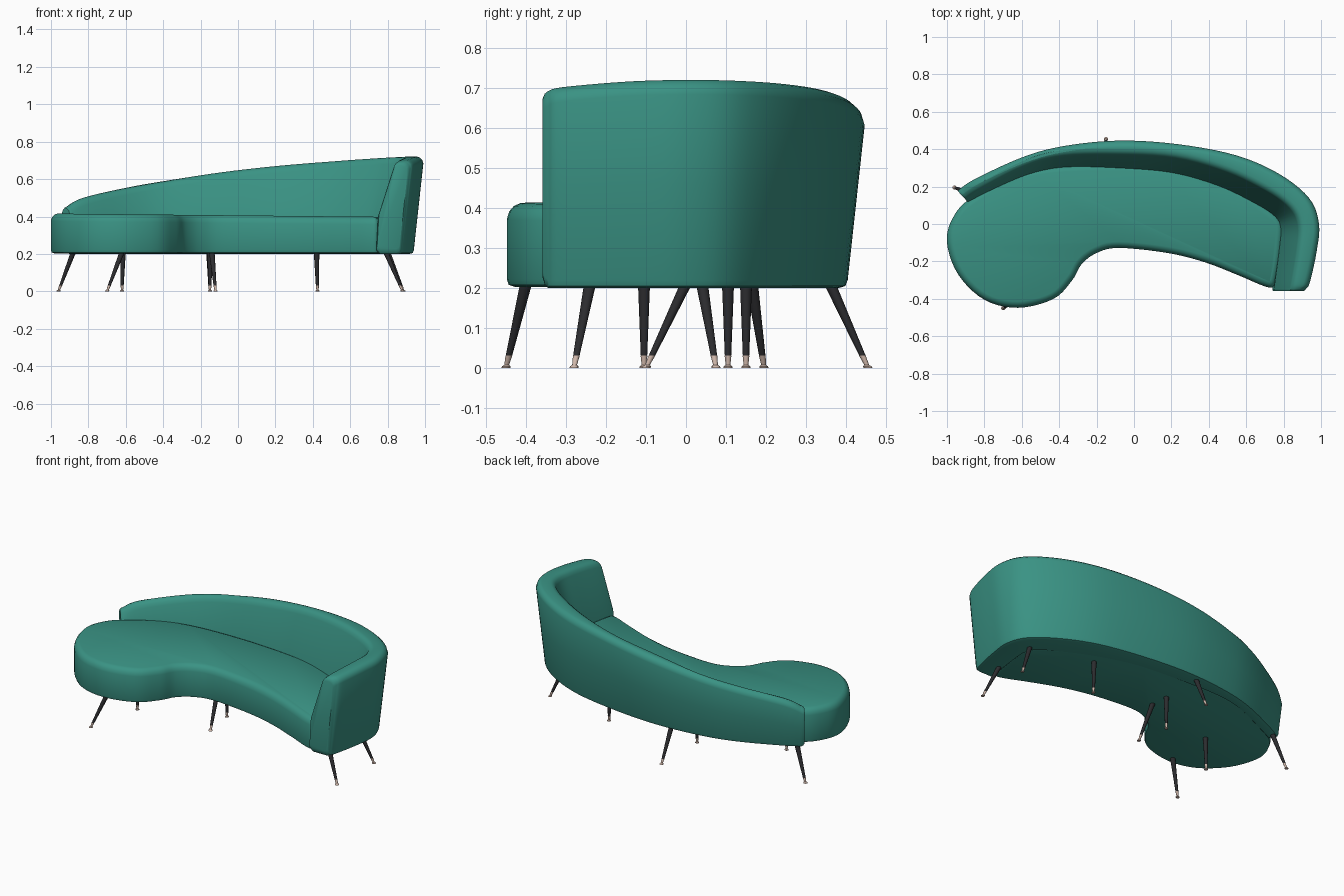
import bpy
import bmesh
import math
from mathutils import Vector

if "Cube" in bpy.data.objects:
    bpy.data.objects.remove(bpy.data.objects["Cube"], do_unlink=True)


def make_material(name, rgb, roughness):
    mat = bpy.data.materials.new(name)
    mat.use_nodes = True
    colour = (*rgb, 1)
    mat.diffuse_color = colour
    shader = mat.node_tree.nodes["Principled BSDF"]
    shader.inputs["Base Color"].default_value = colour
    shader.inputs["Roughness"].default_value = roughness
    return mat


teal = make_material("teal fabric", (0.042, 0.29, 0.23), 0.8)
black = make_material("black lacquer", (0.025, 0.025, 0.028), 0.5)
copper = make_material("pale copper", (0.62, 0.47, 0.4), 0.4)


def smooth_path(points, steps, closed=False):
    """Sample a Catmull-Rom spline through points of any dimension."""
    pts = [Vector(p) for p in points]
    n = len(pts)

    def at(i):
        return pts[i % n] if closed else pts[max(0, min(n - 1, i))]

    result = []
    for i in range(n if closed else n - 1):
        a, b, c, d = (at(i + k) for k in (-1, 0, 1, 2))
        for s in range(steps):
            t = s / steps
            result.append(b + (c - a) * (t / 2)
                          + (a * 2 - b * 5 + c * 4 - d) * (t * t / 2)
                          + (b * 3 - a - c * 3 + d) * (t ** 3 / 2))
    if not closed:
        result.append(pts[-1])
    return result


def loft(name, rings, material, angle=40):
    """Skin closed rings of equal length and cap both ends."""
    bm = bmesh.new()
    loops = [[bm.verts.new(p) for p in ring] for ring in rings]
    count = len(loops[0])
    for low, high in zip(loops, loops[1:]):
        for i in range(count):
            j = (i + 1) % count
            bm.faces.new((low[i], low[j], high[j], high[i]))
    bm.faces.new(loops[0][::-1])
    bm.faces.new(loops[-1])
    bmesh.ops.recalc_face_normals(bm, faces=bm.faces)
    mesh = bpy.data.meshes.new(name)
    bm.to_mesh(mesh)
    bm.free()
    mesh.materials.append(material)
    obj = bpy.data.objects.new(name, mesh)
    bpy.context.collection.objects.link(obj)
    bpy.ops.object.select_all(action='DESELECT')
    obj.select_set(True)
    bpy.context.view_layer.objects.active = obj
    bpy.ops.object.shade_smooth_by_angle(angle=math.radians(angle))
    return obj


# Seat cushion: kidney outline, clockwise from the far right end
seat_outline = [
    (-1, -.1), (-.97, .03), (-.87, .14), (-.6, .28), (-.2, .32), (.24, .295),
    (.5, .21), (.7, .1), (.795, .01), (.795, -.12), (.77, -.27), (.745, -.335),
    (.69, -.33), (.56, -.275), (.38, -.205), (.18, -.155), (-.08, -.128),
    (-.2, -.155), (-.28, -.215), (-.33, -.3), (-.43, -.4), (-.62, -.448),
    (-.8, -.405), (-.94, -.27)]
outline = smooth_path(seat_outline, 5, closed=True)
seat_rows = [(.02, .203), (.005, .208), (0, .222), (0, .365), (.006, .385),
             (.018, .399), (.034, .406)]


def inset_ring(inset, z):
    ring = []
    for i, p in enumerate(outline):
        along = outline[(i + 1) % len(outline)] - outline[i - 1]
        inward = Vector((along.y, -along.x)).normalized()
        q = p + inward * inset
        tilt = -.01 * q.x if z > .3 else 0
        ring.append((q.x, q.y, z + tilt))
    return ring


loft("seat_cushion", [inset_ring(*row) for row in seat_rows], teal)

# Backrest: outer top x, y, inner seat-level x, y, and top height
back_stations = [
    (-.935, .19, -.875, .125, .455), (-.85, .245, -.79, .165, .5),
    (-.6, .36, -.56, .265, .555), (-.38, .42, -.37, .305, .592),
    (-.08, .45, -.09, .3, .637), (.24, .43, .2, .275, .672),
    (.55, .37, .45, .205, .695), (.78, .27, .64, .115, .71),
    (.94, .14, .75, .045, .718), (.993, 0, .785, -.02, .72),
    (.98, -.15, .778, -.13, .716), (.945, -.31, .755, -.3, .702),
    (.925, -.345, .75, -.345, .692)]


def back_section(station):
    ox, oy, ix, iy, top = station
    outer, inner = Vector((ox, oy)), Vector((ix, iy))
    width = (inner - outer).length
    inward = (inner - outer) / width
    crown = width - .28 * (top - .4)

    def lean(z):
        return .11 * (top - z)

    middle = (top + .2) / 2
    profile = [
        (lean(.2) + .02, .2), (lean(.2) + .004, .205), (lean(.22), .22),
        (lean(middle), middle), (.004, top - .036), (.01, top - .016),
        (.024, top - .004), (.036, top), (crown - .036, top),
        (crown - .022, top - .004), (crown - .007, top - .016),
        (crown, top - .036), (width, .4), (width + .01, .22), (width - .01, .2)]
    return [Vector((*(outer + inward * d), z)) for d, z in profile]


def centre(ring):
    return sum(ring, Vector()) / len(ring)


def rounded_end(ring, neighbour):
    """Shrinking rings that soften an end of the backrest."""
    mid = centre(ring)
    out = (mid - centre(neighbour)).normalized()
    out.z = 0
    return [[mid + (p - mid) * size + out * push for p in ring]
            for size, push in ((.97, .009), (.9, .016))]


back = [back_section(s) for s in smooth_path(back_stations, 5)]
left_end = rounded_end(back[0], back[1])
right_end = rounded_end(back[-1], back[-2])
loft("backrest", left_end[::-1] + back + right_end, teal)

# Legs: top x, y and foot x, y
legs = {
    "arm_front": (.79, -.24, .88, -.28),
    "arm_rear": (.8, .04, .885, .075),
    "rear_side": (.42, .15, .425, .15),
    "centre_front": (-.14, 0, -.12, -.1),
    "centre_middle": (-.15, .105, -.15, .105),
    "centre_rear": (-.155, .36, -.15, .455),
    "lobe_middle": (-.615, -.105, -.62, -.105),
    "lobe_front": (-.62, -.4, -.7, -.45),
    "lobe_rear": (-.88, .165, -.96, .195)}


def leg_piece(name, top, foot, rows, material):
    rings = []
    for z, radius in rows:
        x, y = foot.lerp(top, z / .21)
        rings.append([(x + radius * math.cos(a), y + radius * math.sin(a), z)
                      for a in (math.tau * k / 16 for k in range(16))])
    loft(name, rings, material)


for name, (tx, ty, fx, fy) in legs.items():
    top, foot = Vector((tx, ty)), Vector((fx, fy))
    leg_piece(name + "_leg", top, foot, [(.03, .008), (.21, .015)], black)
    leg_piece(name + "_foot", top, foot,
              [(0, .011), (.004, .011), (.008, .006), (.031, .0085)], copper)
